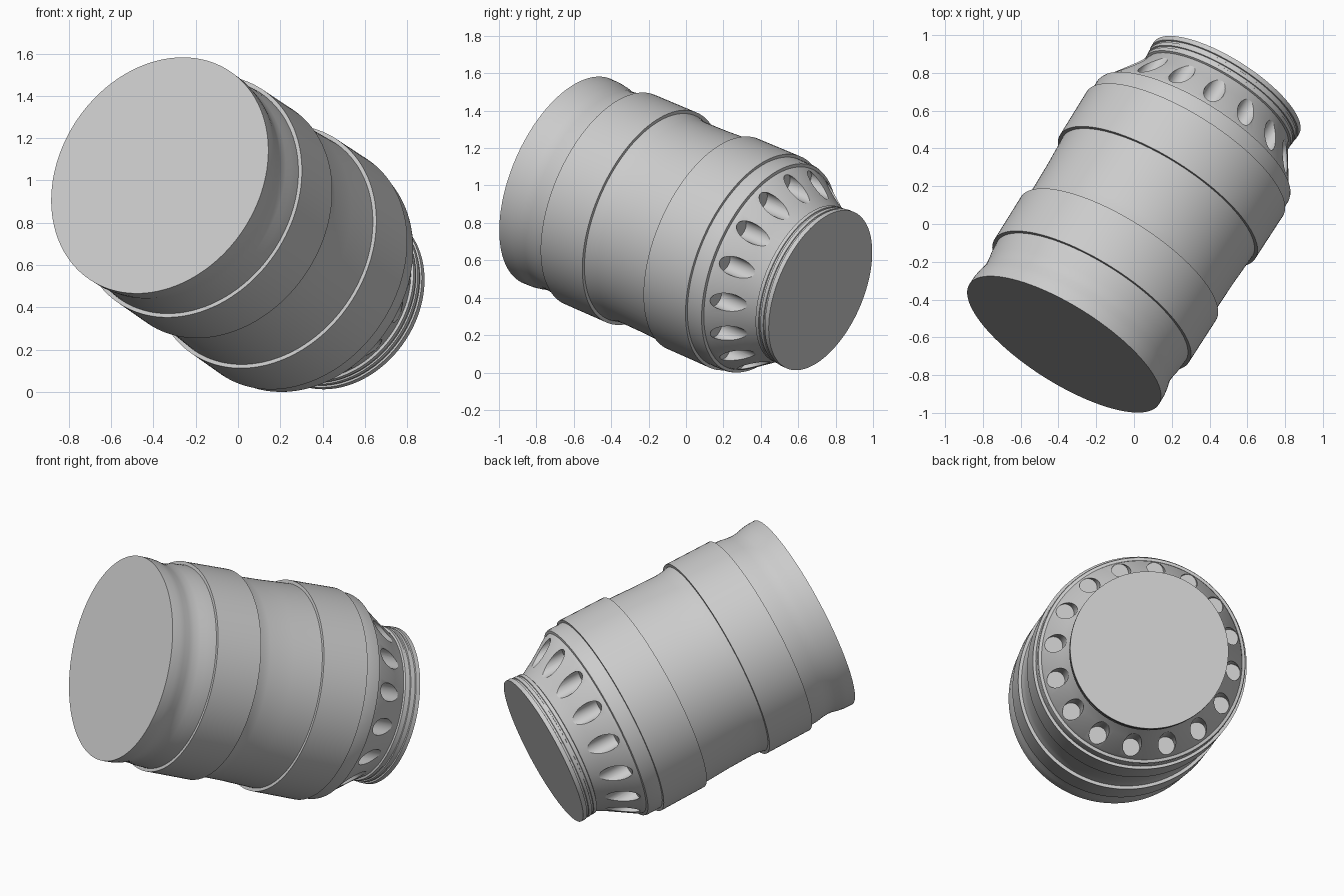
import bpy, bmesh, math
from mathutils import Matrix, Vector

cube = bpy.data.objects.get("Cube")
if cube:
    bpy.data.objects.remove(cube)

grey = bpy.data.materials.new("light_grey")
grey.use_nodes = True
colour = (0.6, 0.6, 0.6, 1)
grey.diffuse_color = colour
grey.node_tree.nodes["Principled BSDF"].inputs["Base Color"].default_value = colour

# Tilted frame: local z runs along the barrel from the wide end to the mount
axis = Vector((0.503, 0.794, -0.342)).normalized()
side = axis.cross(Vector((0, 0, 1))).normalized()
up = axis.cross(side)
frame = Matrix((side, up, axis)).transposed().to_4x4()
frame.translation = (-0.37, -0.637, 1.031)


def add_object(name, bm):
    bmesh.ops.recalc_face_normals(bm, faces=bm.faces)
    mesh = bpy.data.meshes.new(name)
    bm.to_mesh(mesh)
    bm.free()
    mesh.materials.append(grey)
    obj = bpy.data.objects.new(name, mesh)
    bpy.context.collection.objects.link(obj)
    obj.matrix_world = frame
    return obj


def lathe(name, profile, sides=128):
    bm = bmesh.new()
    rings = []
    for radius, height in profile:
        rings.append([bm.verts.new((radius * math.cos(math.tau * i / sides),
                                    radius * math.sin(math.tau * i / sides), height))
                      for i in range(sides)])
    for low, high in zip(rings, rings[1:]):
        for i in range(sides):
            j = (i + 1) % sides
            bm.faces.new((low[i], low[j], high[j], high[i]))
    bm.faces.new(rings[0])
    bm.faces.new(rings[-1])
    return add_object(name, bm)


# Barrel: flared front, two raised grip bands, fluted cone, ribbed mount
barrel = lathe("barrel", [
    (0.594, 0), (0.593, 0.05), (0.588, 0.085), (0.579, 0.12), (0.576, 0.15),
    (0.579, 0.19), (0.586, 0.23), (0.59, 0.29),
    (0.609, 0.29), (0.611, 0.572),
    (0.592, 0.572), (0.584, 0.61), (0.581, 0.65), (0.584, 0.8), (0.593, 0.985),
    (0.612, 0.985), (0.615, 1.27),
    (0.598, 1.27), (0.598, 1.35), (0.594, 1.362),
    (0.577, 1.365), (0.571, 1.385), (0.48, 1.53), (0.445, 1.595),
    (0.437, 1.61), (0.449, 1.615), (0.449, 1.635),
    (0.444, 1.637), (0.444, 1.647), (0.451, 1.649), (0.451, 1.668),
    (0.446, 1.67), (0.446, 1.68), (0.455, 1.682), (0.455, 1.708)])

# Sixteen round flutes cut parallel to the axis into the cone
bm = bmesh.new()
for k in range(16):
    place = (Matrix.Rotation(math.radians(22.5 * k - 5), 4, "Z")
             @ Matrix.Translation((0.515, 0, 1.545)))
    bmesh.ops.create_cone(bm, cap_ends=True, segments=32, radius1=0.052,
                          radius2=0.052, depth=0.31, matrix=place)
cutter = add_object("flute_cutter", bm)
cutter.hide_render = True
cutter.display_type = "WIRE"

cut = barrel.modifiers.new("flutes", "BOOLEAN")
cut.operation = "DIFFERENCE"
cut.solver = "EXACT"
cut.object = cutter

# Bake the cut, then remove the helper and shade with sharp steps
bpy.context.view_layer.objects.active = barrel
barrel.select_set(True)
cutter.select_set(False)
bpy.ops.object.modifier_apply(modifier=cut.name)
bpy.data.objects.remove(cutter)
bpy.ops.object.shade_smooth_by_angle(angle=math.radians(25))

# Rest the lowest point on the floor
bpy.context.view_layer.update()
barrel.location.z -= min((barrel.matrix_world @ v.co).z for v in barrel.data.vertices)
